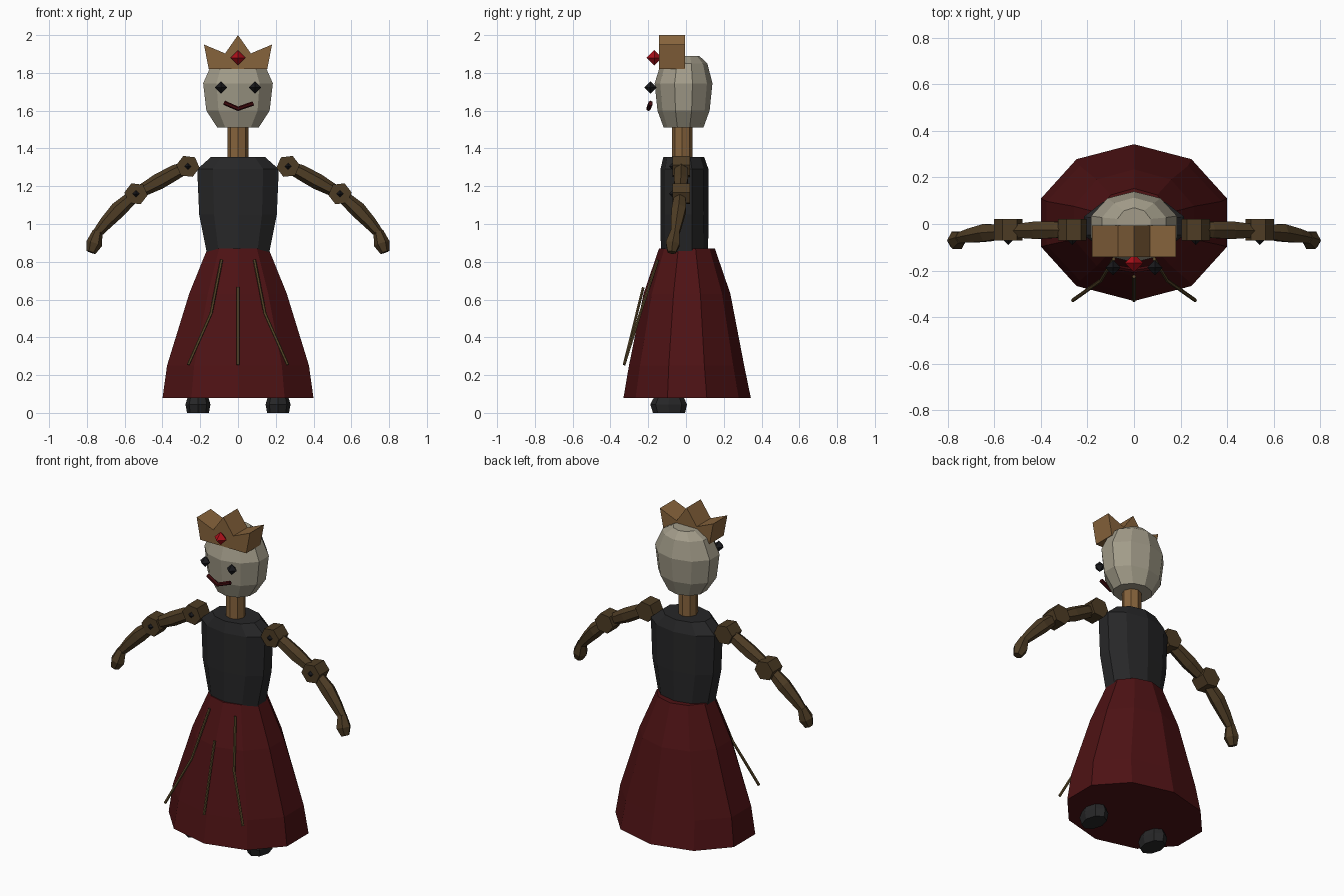
import bpy, bmesh, math
from mathutils import Vector

if "Cube" in bpy.data.objects:
    bpy.data.objects.remove(bpy.data.objects["Cube"], do_unlink=True)


def material(name, rgb):
    m = bpy.data.materials.new(name)
    m.use_nodes = True
    m.diffuse_color = (*rgb, 1)
    m.node_tree.nodes["Principled BSDF"].inputs["Base Color"].default_value = (*rgb, 1)
    return m


BONE = material("aged bone", (0.36, 0.33, 0.25))
TAN = material("tan wood", (0.24, 0.125, 0.045))
WOOD = material("dark wood", (0.075, 0.045, 0.018))
CHARCOAL = material("charcoal cloth", (0.02, 0.02, 0.021))
RED = material("deep red cloth", (0.075, 0.006, 0.007))
GEM = material("gem red", (0.4, 0.005, 0.01))
BLACK = material("black", (0.01, 0.01, 0.012))
LIP = material("dark lip red", (0.05, 0.003, 0.004))
CORD = material("olive cord", (0.11, 0.07, 0.025))


def finish(name, bm, mat):
    bmesh.ops.recalc_face_normals(bm, faces=bm.faces)
    mesh = bpy.data.meshes.new(name)
    bm.to_mesh(mesh)
    bm.free()
    mesh.materials.append(mat)
    ob = bpy.data.objects.new(name, mesh)
    bpy.context.collection.objects.link(ob)
    return ob


def skin(name, rings, mat):
    """Join rings of points into a closed faceted solid."""
    bm = bmesh.new()
    loops = [[bm.verts.new(p) for p in ring] for ring in rings]
    n = len(loops[0])
    for a, b in zip(loops, loops[1:]):
        for i in range(n):
            j = (i + 1) % n
            bm.faces.new((a[i], a[j], b[j], b[i]))
    bm.faces.new(loops[0])
    bm.faces.new(loops[-1])
    return finish(name, bm, mat)


def lathe(name, levels, mat, x=0, sides=10):
    """Levels are (z, x radius, y radius, y centre)."""
    angles = [math.tau * i / sides + math.pi / 2 for i in range(sides)]
    return skin(name, [[(x + rx * math.cos(a), cy + ry * math.sin(a), z) for a in angles]
                       for z, rx, ry, cy in levels], mat)


def limb(name, points, radii, mat, sides=6):
    """Faceted tube through points with a radius at each."""
    pts = [Vector(p) for p in points]
    rings = []
    for i, (p, r) in enumerate(zip(pts, radii)):
        d = (pts[min(i + 1, len(pts) - 1)] - pts[max(i - 1, 0)]).normalized()
        u = d.cross(Vector((0, 1, 0))).normalized()
        v = d.cross(u)
        rings.append([p + r * (u * math.cos(math.tau * k / sides) + v * math.sin(math.tau * k / sides))
                      for k in range(sides)])
    return skin(name, rings, mat)


def stud(name, centre, r, mat):
    """Eight-faced bead."""
    bm = bmesh.new()
    c = Vector(centre)
    top, bottom = bm.verts.new(c + Vector((0, 0, r))), bm.verts.new(c - Vector((0, 0, r)))
    ring = [bm.verts.new(c + r * Vector(d)) for d in ((1, 0, 0), (0, 1, 0), (-1, 0, 0), (0, -1, 0))]
    for i in range(4):
        bm.faces.new((ring[i], ring[(i + 1) % 4], top))
        bm.faces.new((ring[(i + 1) % 4], ring[i], bottom))
    return finish(name, bm, mat)


# Dress and body
lathe("skirt", [(0.08, 0.42, 0.337, 0.006), (0.25, 0.395, 0.305, 0.003),
                (0.63, 0.272, 0.23, 0.005), (0.87, 0.17, 0.148, 0.005)], RED)
lathe("bodice", [(0.84, 0.172, 0.125, -0.008), (1.05, 0.216, 0.127, -0.008),
                 (1.29, 0.227, 0.127, -0.008), (1.355, 0.15, 0.108, -0.012)], CHARCOAL)
lathe("neck", [(1.33, 0.055, 0.055, -0.02), (1.53, 0.055, 0.055, -0.02)], TAN, sides=8)
lathe("head", [(1.51, 0.115, 0.105, -0.013), (1.6, 0.176, 0.138, -0.013),
               (1.745, 0.194, 0.153, -0.013), (1.85, 0.145, 0.123, -0.01),
               (1.89, 0.075, 0.07, 0.0)], BONE)

# Crown: zigzag outline pushed back
half = [(0.155, 1.82), (0.18, 1.95), (0.068, 1.903)]
outline = half + [(0, 2.0)] + [(-x, z) for x, z in reversed(half)]
skin("crown", [[(x, y, z) for x, z in outline] for y in (-0.142, -0.006)], TAN)
stud("crown_gem", (0, -0.168, 1.88), 0.04, GEM)

# Face
limb("mouth", [(-0.073, -0.187, 1.642), (0, -0.199, 1.61), (0.08, -0.187, 1.638)],
     [0.012] * 3, LIP)

# Cords on the skirt front
limb("middle_cord", [(0, -0.226, 0.665), (0, -0.328, 0.255)], [0.008] * 2, CORD)

# Paired parts
for side, s in (("left", 1), ("right", -1)):
    stud(side + "_eye", (s * 0.09, -0.188, 1.722), 0.033, BLACK)
    limb(side + "_cord", [(s * 0.087, -0.15, 0.81), (s * 0.143, -0.243, 0.525),
                          (s * 0.263, -0.328, 0.255)], [0.008] * 3, CORD)
    lathe(side + "_shoe", [(0, 0.058, 0.085, -0.09), (0.045, 0.066, 0.097, -0.092),
                           (0.1, 0.05, 0.07, -0.09)], CHARCOAL, x=s * 0.212, sides=8)
    for joint, x, z in (("shoulder", 0.265, 1.305), ("elbow", 0.54, 1.16)):
        pts = [(s * (x + 0.062 * math.cos(a)), z + 0.06 * math.sin(a))
               for a in [math.tau * k / 6 + 0.12 for k in range(6)]]
        skin(f"{side}_{joint}", [[(px, y, pz) for px, pz in pts] for y in (-0.072, 0.022)], WOOD)
        stud(f"{side}_{joint}_pin", (s * x, -0.068, z), 0.022, BLACK)
    limb(side + "_upper_arm", [(s * 0.265, -0.025, 1.305), (s * 0.33, -0.025, 1.275),
                               (s * 0.42, -0.027, 1.225), (s * 0.54, -0.03, 1.16)],
         [0.03, 0.04, 0.043, 0.03], WOOD)
    limb(side + "_forearm", [(s * 0.54, -0.03, 1.16), (s * 0.635, -0.038, 1.075),
                             (s * 0.7, -0.05, 1.005), (s * 0.755, -0.06, 0.94)],
         [0.032, 0.043, 0.035, 0.024], WOOD)
    limb(side + "_hand", [(s * 0.743, -0.058, 0.96), (s * 0.762, -0.07, 0.895),
                          (s * 0.778, -0.076, 0.85)], [0.027, 0.043, 0.025], WOOD)
